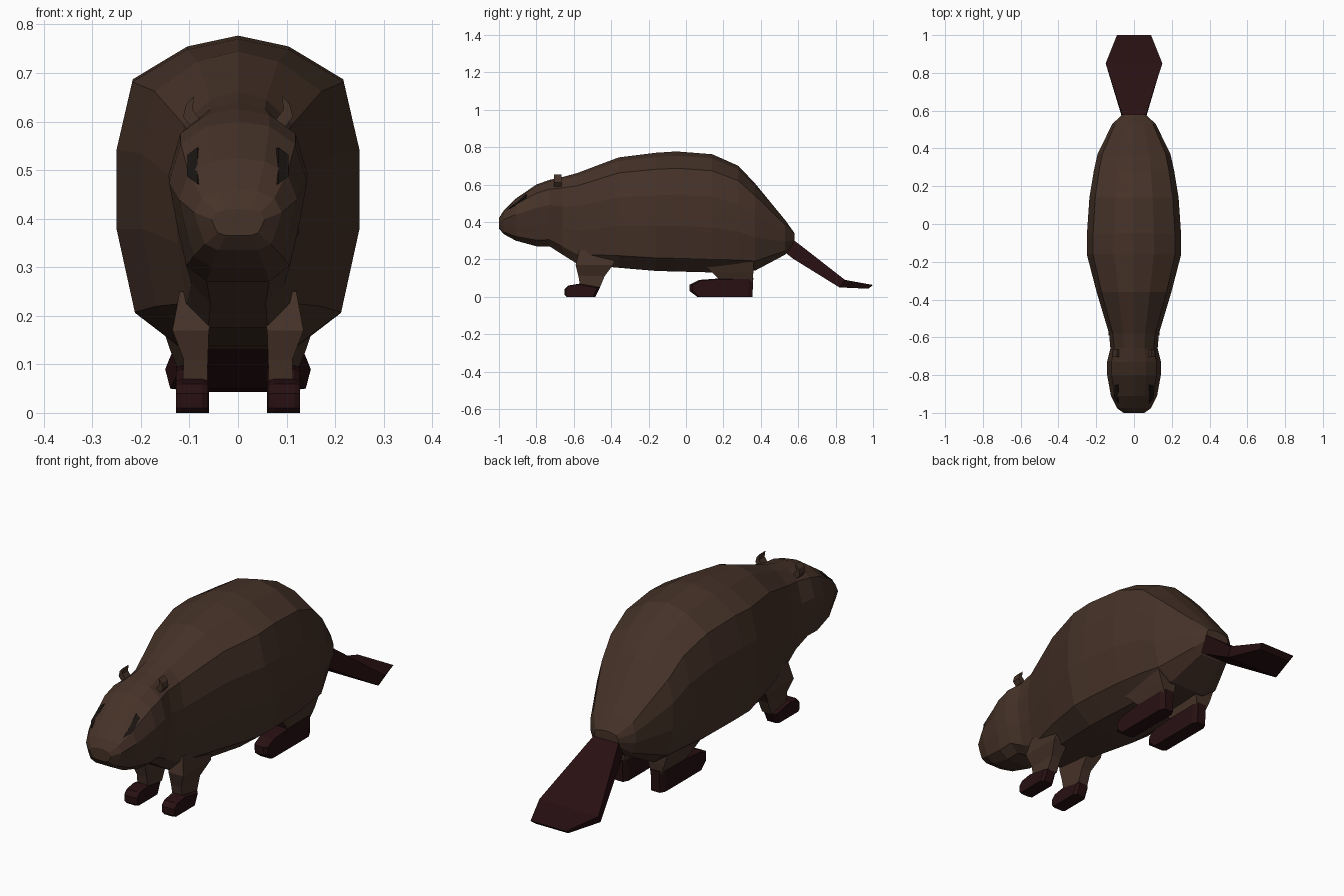
import bpy
import bmesh
from mathutils import Vector
from mathutils.bvhtree import BVHTree

cube = bpy.data.objects.get("Cube")
if cube:
    bpy.data.objects.remove(cube, do_unlink=True)


def make_material(name, rgb):
    mat = bpy.data.materials.new(name)
    mat.use_nodes = True
    colour = (*rgb, 1)
    mat.diffuse_color = colour
    mat.node_tree.nodes["Principled BSDF"].inputs["Base Color"].default_value = colour
    return mat


FUR = make_material("brown fur", (0.060, 0.032, 0.021))
SKIN = make_material("dark red skin", (0.021, 0.005, 0.006))
EYE = make_material("dark eye", (0.010, 0.007, 0.006))


def loft(name, rings, mat):
    """Join equal-length rings of points into a closed solid."""
    bm = bmesh.new()
    loops = [[bm.verts.new(p) for p in ring] for ring in rings]
    for a, b in zip(loops, loops[1:]):
        for i in range(len(a)):
            j = (i + 1) % len(a)
            bm.faces.new((a[i], a[j], b[j], b[i]))
    bm.faces.new(loops[0])
    bm.faces.new(loops[-1])
    bmesh.ops.recalc_face_normals(bm, faces=bm.faces)
    mesh = bpy.data.meshes.new(name)
    bm.to_mesh(mesh)
    bm.free()
    mesh.materials.append(mat)
    obj = bpy.data.objects.new(name, mesh)
    bpy.context.collection.objects.link(obj)
    return obj


# Body and head: cross-sections blend from a head outline to a body outline
HEAD = [(0, 1), (.45, .97), (.83, .86), (1, .62), (.88, .34), (.75, .1), (.45, 0), (0, 0)]
BODY = [(0, 1), (.42, .965), (.87, .86), (1, .64), (1, .38), (.85, .11), (.48, 0), (0, 0)]


def section(y, w, bottom, top, t):
    half = []
    for (hx, hz), (bx, bz) in zip(HEAD, BODY):
        x, z = hx + (bx - hx) * t, hz + (bz - hz) * t
        half.append((x * w, y, bottom + z * (top - bottom)))
    return half + [(-x, yy, z) for x, yy, z in half[-2:0:-1]]


# y, half width, bottom, top, head-to-body blend
STATIONS = [
    (-1.0, .055, .365, .42, 0), (-.975, .09, .335, .46, 0),
    (-.91, .122, .30, .525, 0), (-.80, .142, .27, .60, 0),
    (-.73, .143, .27, .625, 0), (-.66, .125, .225, .64, .2),
    (-.58, .132, .175, .662, .5), (-.36, .198, .155, .745, 1),
    (-.16, .25, .138, .77, 1), (-.05, .249, .135, .777, 1),
    (.14, .236, .13, .762, 1), (.28, .213, .135, .70, 1),
    (.37, .193, .14, .605, 1), (.53, .115, .225, .41, 1),
    (.58, .06, .28, .34, 1),
]
body = loft("body", [section(*s) for s in STATIONS], FUR)
surface = BVHTree.FromPolygons([v.co for v in body.data.vertices],
                               [p.vertices[:] for p in body.data.polygons])


# Flat paddle tail: y, half width, bottom, top
def tail_ring(y, w, low, high, slant):
    return [(-w, y, high), (w, y, high), (w * .93, y - slant, low), (-w * .93, y - slant, low)]


loft("tail", [tail_ring(.55, .055, .245, .32, .03), tail_ring(.60, .07, .205, .285, .03),
              tail_ring(.85, .15, .05, .09, .03), tail_ring(1.0, .09, .043, .063, .025)], SKIN)


def box_ring(s, z, y0, y1, x0, x1):
    return [(s * x0, y0, z), (s * x1, y0, z), (s * x1, y1, z), (s * x0, y1, z)]


def foot(name, profile, x0, x1, s):
    """Side outline widened across the foot with bevelled flanks."""
    cy = sum(p[0] for p in profile) / len(profile)
    cz = sum(p[1] for p in profile) / len(profile)
    rings = []
    for x, k in ((x0, .88), (x0 + .012, 1), (x1 - .012, 1), (x1, .88)):
        rings.append([(s * x, cy + (y - cy) * k, max(0, cz + (z - cz) * k if z > .02 else z))
                      for y, z in profile])
    loft(name, rings, SKIN)


FRONT_FOOT = [(-.65, .01), (-.65, .04), (-.63, .06), (-.57, .07), (-.46, .05), (-.485, 0), (-.64, 0)]
HIND_FOOT = [(.02, .03), (.02, .065), (.07, .09), (.18, .098), (.36, .1), (.355, 0), (.06, 0)]

for side, s in (("left", 1), ("right", -1)):
    # Legs
    loft(f"{side}_front_leg", [box_ring(s, .05, -.565, -.46, .064, .114),
                               box_ring(s, .11, -.575, -.435, .062, .112),
                               box_ring(s, .17, -.59, -.39, .06, .135),
                               box_ring(s, .25, -.57, -.35, .04, .12)], FUR)
    loft(f"{side}_hind_leg", [box_ring(s, .08, .19, .355, .07, .12),
                              box_ring(s, .13, .14, .36, .06, .14),
                              box_ring(s, .19, .08, .36, .05, .16)], FUR)
    foot(f"{side}_front_foot", FRONT_FOOT, .062, .128, s)
    foot(f"{side}_hind_foot", HIND_FOOT, .06, .128, s)

    # Ear: small curled flap
    outline = [(.075, .60), (.098, .59), (.113, .61), (.107, .635), (.09, .653), (.094, .625)]
    loft(f"{side}_ear", [[(s * x, y, z) for x, z in outline] for y in (-.705, -.665)], FUR)

    # Eye: thin plate laid on the face
    eye = [(.08, .545), (.1, .53), (.1, .485), (.08, .47)]
    hits = [surface.ray_cast(Vector((s * x, -2, z)), Vector((0, 1, 0)))[0] for x, z in eye]
    out = Vector((s * .6, -.7, .3)).normalized()
    loft(f"{side}_eye", [[p - out * .003 for p in hits], [p + out * .006 for p in hits]], EYE)
